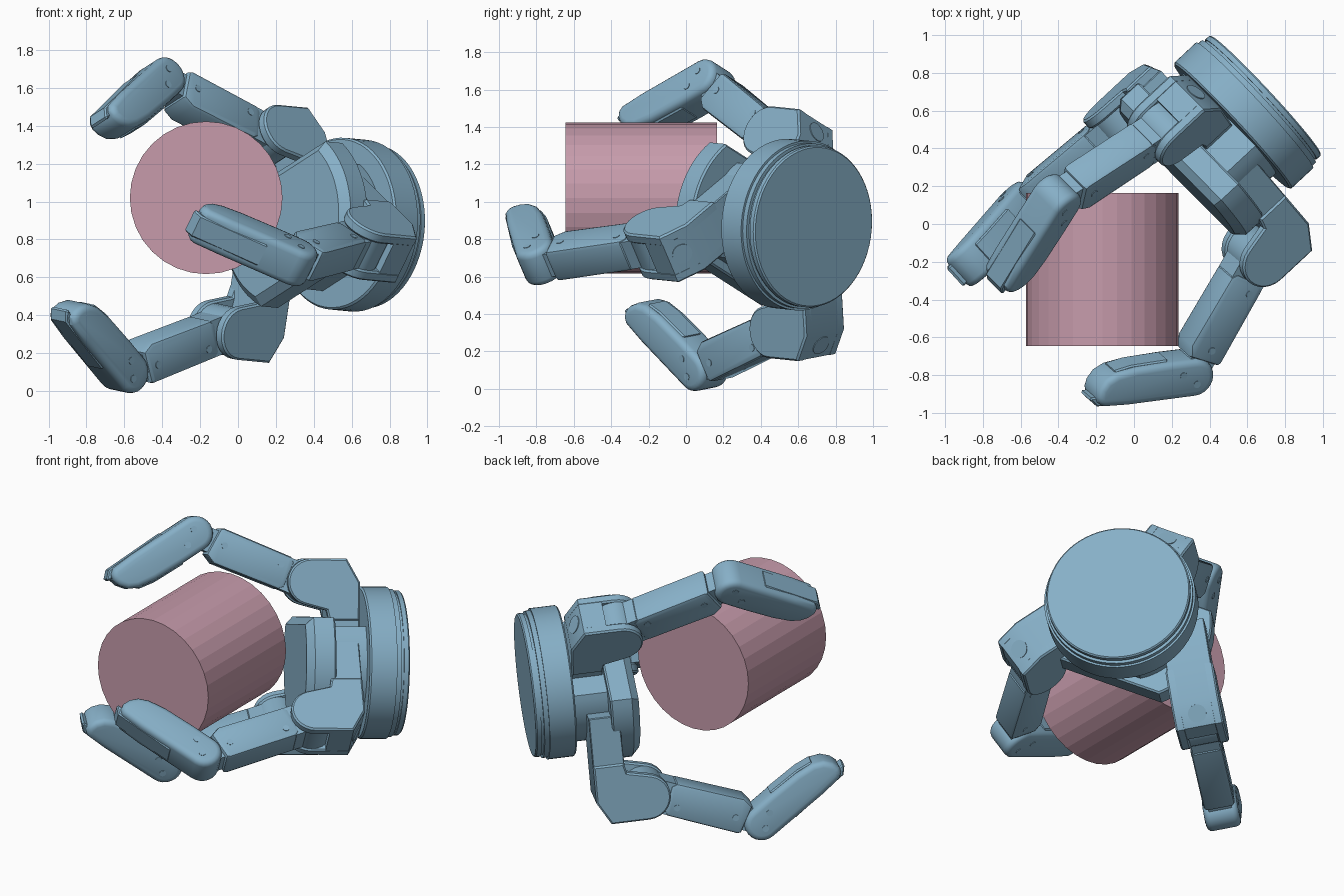
import bpy, bmesh
from math import sin, cos, pi, radians, degrees, asin
from mathutils import Vector, Matrix

if "Cube" in bpy.data.objects:
    bpy.data.objects.remove(bpy.data.objects["Cube"])

def material(name, col):
    m = bpy.data.materials.new(name)
    m.diffuse_color = col
    m.use_nodes = True
    m.node_tree.nodes["Principled BSDF"].inputs["Base Color"].default_value = m.diffuse_color
    return m

BLUE = material("blue_metal", (0.24, 0.43, 0.57, 1))
PINK = material("pink_plastic", (0.57, 0.33, 0.41, 1))

def arc(cx, cy, r, a0, a1, n):
    return [(cx + r * cos(radians(a0 + (a1 - a0) * i / n)),
             cy + r * sin(radians(a0 + (a1 - a0) * i / n))) for i in range(n + 1)]

def circle(cx, cy, r, n):
    return arc(cx, cy, r, 0, 360, n)[:-1]

def inset(pts, d):
    out = []
    for i, p in enumerate(pts):
        p = Vector(p)
        e1 = (p - Vector(pts[i - 1])).normalized()
        e2 = (Vector(pts[(i + 1) % len(pts)]) - p).normalized()
        n1, n2 = Vector((-e1.y, e1.x)), Vector((-e2.y, e2.x))
        out.append(p + (n1 + n2) / max(0.4, 1 + n1.dot(n2)) * d)
    return out

def prism(name, pts, lo, hi, M, e0=0.0, e1=0.0, seg=1, mat=BLUE):
    """Extrude a profile along its third axis, with rounded or chamfered rims."""
    area = sum(pts[i - 1][0] * p[1] - p[0] * pts[i - 1][1] for i, p in enumerate(pts))
    if area < 0:
        pts = pts[::-1]
    def rim(e):
        if not e:
            return [(0, 0)]
        return [(e * (1 - cos(k / seg * pi / 2)), e * (1 - sin(k / seg * pi / 2)))
                for k in range(seg + 1)]
    levels = [(i, lo + h) for i, h in reversed(rim(e0))] + [(i, hi - h) for i, h in rim(e1)]
    bm = bmesh.new()
    rings = [[bm.verts.new(M @ Vector((p[0], p[1], h))) for p in inset(pts, i)] for i, h in levels]
    n = len(pts)
    for a, b in zip(rings, rings[1:]):
        for i in range(n):
            j = (i + 1) % n
            bm.faces.new((a[i], a[j], b[j], b[i]))
    bm.faces.new(rings[0][::-1])
    bm.faces.new(rings[-1])
    me = bpy.data.meshes.new(name)
    bm.to_mesh(me)
    bm.free()
    me.materials.append(mat)
    ob = bpy.data.objects.new(name, me)
    bpy.context.collection.objects.link(ob)
    return ob

# Hand frame: w points from the base to the grasp, q and p span the palm
w = Vector((-0.73, -0.68, 0.07)).normalized()
u = Vector((0.68, -0.73, 0)).normalized()
v = w.cross(u)
q, p = u * 0.91 + v * 0.415, u * -0.415 + v * 0.91
o = Vector((0.69, 0.69, 0.87)) - q * 0.03
HAND = Matrix.Translation(o) @ Matrix((q, p, w)).transposed().to_4x4()

# Base disc with grooves
BX, BY = 0.038, -0.007
prism("base_back_plate", circle(BX, BY, 0.433, 64), 0, 0.035, HAND, 0.008)
prism("base_groove", circle(BX, BY, 0.425, 64), 0.03, 0.055, HAND)
prism("base_ring", circle(BX, BY, 0.443, 64), 0.05, 0.08, HAND)
prism("base_drum", circle(BX, BY, 0.455, 64), 0.08, 0.245, HAND, 0, 0.01)

# Palm: round plate cut flat on two sides, on a smaller core
def palm_shape(cx, r, top, bottom):
    a, b = degrees(asin(top / r)), degrees(asin(bottom / r))
    return arc(cx, 0, r, -b, a, 16) + arc(cx, 0, r, 180 - a, 180 + b, 16)

prism("palm_core", palm_shape(0.02, 0.36, 0.21, 0.30), 0.22, 0.46, HAND)
prism("palm_plate", palm_shape(0.02, 0.49, 0.265, 0.35), 0.45, 0.625, HAND, 0.01, 0.045)

# Fingers, each drawn in its own bending plane (distance from pivot, w)
CYCLE = Matrix(((0, 0, 1, 0), (1, 0, 0, 0), (0, 1, 0, 0), (0, 0, 0, 1)))

def along(a, b, pts, k=1.0):
    """Map (distance, outward offset) on segment a-b to the finger plane."""
    d = (b - a).normalized()
    n = Vector((d.y, -d.x))
    return [tuple(a + d * (s * k if s > 0 else s) + n * t) for s, t in pts]

def finger(tag, pivot, angle, reach, elbow, tip):
    K, E, T = Vector((0.53, 0.55 + reach)), Vector(elbow), Vector(tip)
    F = HAND @ Matrix.Translation((*pivot, 0)) @ Matrix.Rotation(radians(angle), 4, 'Z') @ CYCLE
    def part(name, pts, lo, hi, e=0.0, seg=1):
        return prism(tag + "_" + name, pts, lo, hi, F, e, e, seg)

    # Knuckle housing: solid arm with two rounded cheeks
    z0 = 0.255 + reach * 0.8
    knuckle = ([(0.30, z0), (0.53, z0), (0.67, z0 + 0.08)]
               + arc(K.x, K.y, 0.14, 0, 165, 12) + [(0.36, z0 + 0.20), (0.30, z0 + 0.185)])
    for side, lo, hi in (("left", -0.145, -0.085), ("right", 0.085, 0.145)):
        part("cheek_" + side, knuckle, lo, hi, 0.01)
    part("arm", [(0.0, z0), (0.53, z0), (0.668, z0 + 0.08), (0.668, z0 + 0.22),
                 (0.60, z0 + 0.22), (0.36, z0 + 0.19), (0.0, z0 + 0.185)], -0.135, 0.135, 0.005)
    part("knuckle_barrel", circle(K.x, K.y, 0.13, 24), -0.09, 0.09)

    # Round cap on the slanted back face of the housing
    a, b = Vector((0.53, z0)), Vector((0.67, z0 + 0.08))
    mid, d = (a + b) / 2, (b - a).normalized()
    C = F @ Matrix(((d.x, 0, d.y, mid.x), (d.y, 0, -d.x, mid.y), (0, 1, 0, 0), (0, 0, 0, 1)))
    prism(tag + "_housing_cap", circle(0, 0, 0.055, 20), -0.01, 0.004, C)

    # Inner link
    part("link_root", along(K, E, [(0, -0.11), (0.2, -0.11), (0.2, 0.09), (0, 0.09)]), -0.085, 0.085)
    part("inner_link", along(K, E, [(0.13, -0.09), (0.16, -0.115), (0.58, -0.125), (0.64, -0.09),
                                    (0.62, 0.085), (0.60, 0.095), (0.16, 0.095), (0.13, 0.07)]),
         -0.095, 0.095, 0.022, 2)
    part("link_neck", along(K, E, [(0.58, -0.075), (0.745, -0.075), (0.745, 0.07), (0.58, 0.07)]),
         -0.07, 0.07)

    # Fingertip with lip, pad and pins
    S = 0.875
    body = ([(-0.105 * sin(radians(t)), 0.105 * cos(radians(t))) for t in range(0, 181, 15)]
            + [(0.17, -0.108), (0.40, -0.105), (0.53, -0.09), (0.60, -0.06), (0.64, -0.015),
               (0.655, 0.03), (0.645, 0.065), (0.61, 0.09), (0.45, 0.10)])
    part("fingertip", along(E, T, body, S), -0.105, 0.105, 0.035, 3)
    part("fingertip_lip", along(E, T, [(0.2, 0.05), (0.68, 0.04), (0.685, 0.055), (0.64, 0.095),
                                       (0.2, 0.110)], S), -0.065, 0.065, 0.008)
    part("fingertip_pad", along(E, T, [(0.18, -0.116), (0.42, -0.114), (0.53, -0.098),
                                       (0.53, -0.06), (0.18, -0.06)], S), -0.065, 0.065, 0.008)
    for i, (a, b, s, t, h) in enumerate(((E, T, 0.0, 0.03, 0.108), (E, T, 0.08, -0.03, 0.108),
                                         (K, E, 0.20, 0.03, 0.098), (K, E, 0.56, 0.0, 0.098))):
        c = along(a, b, [(s, t)])[0]
        part("pin_%d" % i, circle(*c, 0.02, 12), -h, h)

finger("upper_finger", (0, -0.055), 0, 0.0, (0.815, 1.24), (0.475, 1.775))
finger("lower_finger", (-0.300, 0.075), 147.3, 0.075, (0.80, 1.30), (0.44, 1.83))
finger("side_finger", (0.224, 0.080), -147.3, 0.05, (0.79, 1.28), (0.375, 1.80))

# Smooth rounded metal, crisp edges
for ob in bpy.context.scene.objects:
    ob.select_set(True)
    bpy.context.view_layer.objects.active = ob
bpy.ops.object.shade_smooth_by_angle(angle=radians(32))
bpy.ops.object.select_all(action='DESELECT')

# Held cylinder, axis along y, faceted
CYL = Matrix(((1, 0, 0, -0.168), (0, 0, -1, 0), (0, 1, 0, 1.02), (0, 0, 0, 1)))
prism("held_cylinder", circle(0, 0, 0.403, 32), -0.165, 0.645, CYL, mat=PINK)
